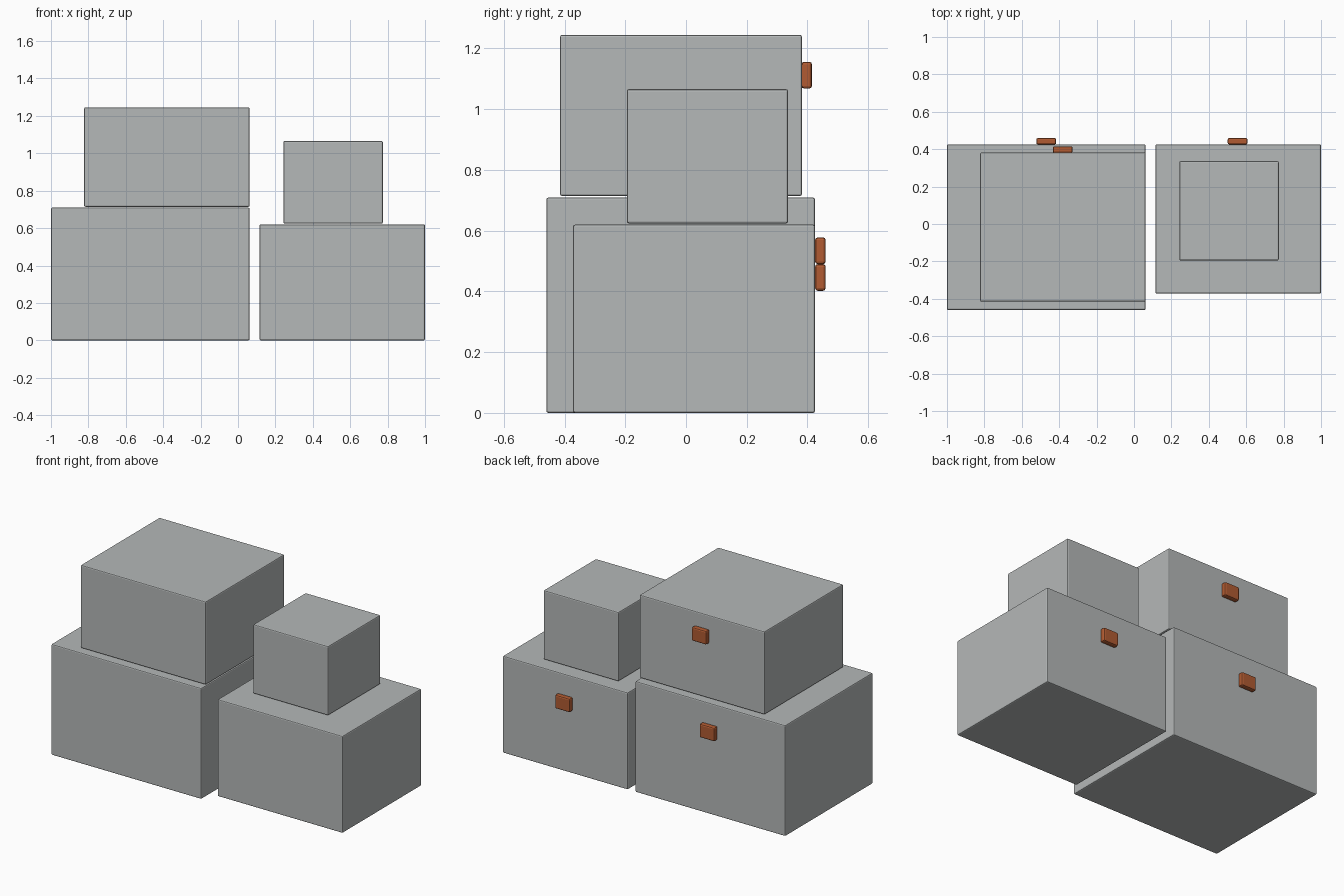
import bpy

if "Cube" in bpy.data.objects:
    bpy.data.objects.remove(bpy.data.objects["Cube"])


def material(name, rgb):
    m = bpy.data.materials.new(name)
    m.diffuse_color = (*rgb, 1)
    m.use_nodes = True
    m.node_tree.nodes["Principled BSDF"].inputs["Base Color"].default_value = m.diffuse_color
    return m


GREY = material("light grey", (0.46, 0.48, 0.48))
RUST = material("rust orange", (0.44, 0.105, 0.032))


def block(name, lo, hi, mat, bevel, segments):
    """Bevelled box spanning two opposite corners."""
    bpy.ops.mesh.primitive_cube_add(
        size=1, location=[(a + b) / 2 for a, b in zip(lo, hi)])
    ob = bpy.context.object
    ob.name = name
    ob.scale = [b - a for a, b in zip(lo, hi)]
    bpy.ops.object.transform_apply(location=False, rotation=False, scale=True)
    mod = ob.modifiers.new("soft edges", 'BEVEL')
    mod.width = bevel
    mod.segments = segments
    ob.data.materials.append(mat)
    return ob


# Stacked boxes: name, low corner, high corner
boxes = [
    ("large_lower_box", (-1.0, -0.46, 0.0), (0.062, 0.425, 0.709)),
    ("large_upper_box", (-0.823, -0.415, 0.714), (0.062, 0.382, 1.245)),
    ("small_lower_box", (0.115, -0.372, 0.0), (1.0, 0.425, 0.62)),
    ("small_upper_box", (0.243, -0.195, 0.624), (0.774, 0.336, 1.066)),
]
for name, lo, hi in boxes:
    block(name, lo, hi, GREY, 0.007, 2)

# Small tags on the back faces: centre x, back face y, centre z
tags = [
    ("large_lower_tag", -0.469, 0.425, 0.534),
    ("large_upper_tag", -0.381, 0.380, 1.112),
    ("small_lower_tag", 0.554, 0.425, 0.446),
]
for name, x, y, z in tags:
    block(name, (x - 0.053, y, z - 0.044), (x + 0.053, y + 0.035, z + 0.044),
          RUST, 0.009, 2)
